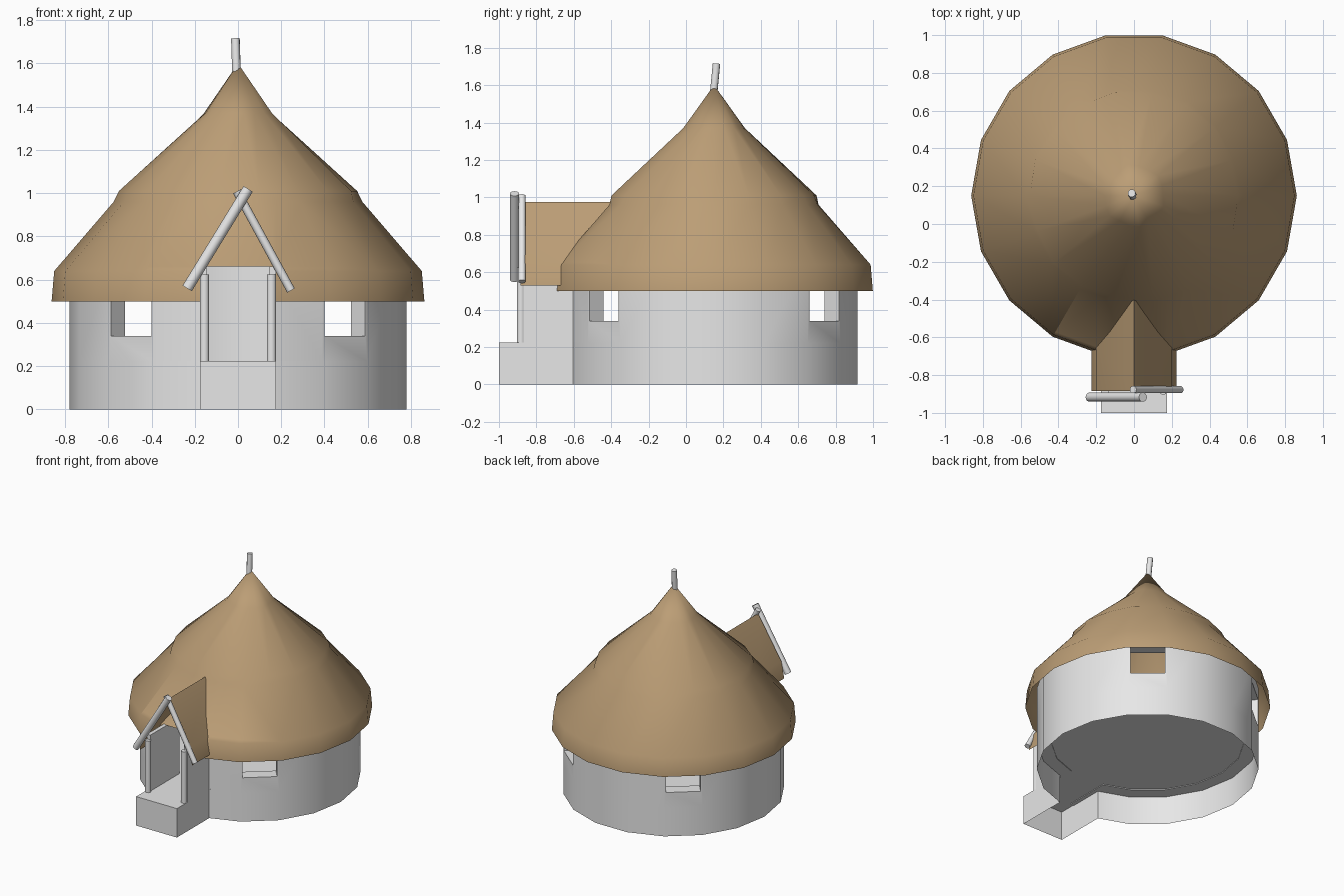
import bpy, bmesh, math
from mathutils import Vector

if "Cube" in bpy.data.objects:
    bpy.data.objects.remove(bpy.data.objects["Cube"])

CY = 0.15      # hut centre in y
N = 18         # sides of the round parts
FLOOR = 0.225


def material(name, rgb):
    m = bpy.data.materials.new(name)
    m.diffuse_color = (*rgb, 1)
    m.use_nodes = True
    m.node_tree.nodes["Principled BSDF"].inputs["Base Color"].default_value = m.diffuse_color
    return m


GREY = material("pale_grey", (0.8, 0.8, 0.8))
THATCH = material("thatch_brown", (0.5, 0.34, 0.18))


def finish(name, bm, mat, angle=None, fix=True):
    if fix:
        bmesh.ops.recalc_face_normals(bm, faces=bm.faces)
    me = bpy.data.meshes.new(name)
    bm.to_mesh(me)
    bm.free()
    ob = bpy.data.objects.new(name, me)
    bpy.context.collection.objects.link(ob)
    me.materials.append(mat)
    bpy.ops.object.select_all(action='DESELECT')
    ob.select_set(True)
    bpy.context.view_layer.objects.active = ob
    if angle:
        bpy.ops.object.shade_smooth_by_angle(angle=math.radians(angle))
    return ob


def polar(r, deg, z):
    a = math.radians(deg)
    return Vector((r * math.cos(a), CY + r * math.sin(a), z))


def lathe(profile, closed=False, wobble=None):
    """Revolve (radius, z) points around the hut axis."""
    bm = bmesh.new()
    rings = []
    for j, (r, z) in enumerate(profile):
        ring = []
        for i in range(N):
            w = wobble(j, i) if wobble else 0
            ring.append(bm.verts.new(polar(r + w * (r > 0), i * 360 / N, z)))
        rings.append(ring)
    pairs = list(zip(rings, rings[1:]))
    if closed:
        pairs.append((rings[-1], rings[0]))
    for a, b in pairs:
        for i in range(N):
            k = (i + 1) % N
            bm.faces.new((a[i], a[k], b[k], b[i]))
    bmesh.ops.remove_doubles(bm, verts=bm.verts, dist=1e-4)
    return bm


def box(name, centre, size, mat, turn=0):
    bm = bmesh.new()
    bmesh.ops.create_cube(bm, size=1)
    for v in bm.verts:
        v.co = Vector((v.co.x * size[0], v.co.y * size[1], v.co.z * size[2]))
    ob = finish(name, bm, mat)
    ob.location = centre
    ob.rotation_euler.z = math.radians(turn)
    return ob


def pole(name, p, q, r, sides=10):
    p, q = Vector(p), Vector(q)
    bm = bmesh.new()
    bmesh.ops.create_cone(bm, cap_ends=True, segments=sides, radius1=r,
                          radius2=r, depth=(q - p).length)
    ob = finish(name, bm, GREY, 50)
    ob.location = (p + q) / 2
    ob.rotation_euler = (q - p).to_track_quat('Z', 'Y').to_euler()
    return ob


# Base: open-bottomed plinth with the floor and the front step in one outline
outline = [polar(0.78, a, 0) for a in range(300, 601, 20)]
outline += [Vector(p) for p in ((-0.175, -0.604, 0), (-0.175, -1, 0),
                                (0.175, -1, 0), (0.175, -0.604, 0))]
bm = bmesh.new()
low = [bm.verts.new(p) for p in outline]
top = [bm.verts.new(p + Vector((0, 0, FLOOR))) for p in outline]
for i in range(len(low)):
    k = (i + 1) % len(low)
    bm.faces.new((low[i], low[k], top[k], top[i]))
bm.faces.new(top)
finish("base_and_step", bm, GREY, 30, fix=False)

# Round wall with a doorway and four windows cut through
bm = lathe([(0.78, 0.22), (0.78, 0.66), (0.68, 0.66), (0.68, 0.22)], closed=True)
wall = finish("round_wall", bm, GREY, 30)
cutters = [box("door_cutter", (0, -0.55, 0.5), (0.29, 0.4, 0.8), GREY)]
for a in (50, 130, 230, 310):
    cutters.append(box("window_cutter", polar(0.73, a, 0.45), (0.3, 0.245, 0.22), GREY, a))
for c in cutters:
    c.hide_render = True
    mod = wall.modifiers.new("cut", 'BOOLEAN')
    mod.operation = 'DIFFERENCE'
    mod.solver = 'EXACT'
    mod.object = c
    bpy.context.view_layer.objects.active = wall
    bpy.ops.object.modifier_apply(modifier=mod.name)
for c in cutters:
    bpy.data.objects.remove(c)

# Thatched main roof, slightly uneven, with an opening behind the porch
profile = [(0.862, 0.5), (0.85, 0.64), (0.568, 0.96), (0.55, 1.01), (0.16, 1.37), (0, 1.6)]
bm = lathe(profile, wobble=lambda j, i: 0.008 * math.sin(i * 2.1 + j) if j in (2, 3, 4) else 0)
for co, no in (((0.175, 0, 0), (1, 0, 0)), ((-0.175, 0, 0), (1, 0, 0)), ((0, 0, 0.66), (0, 0, 1))):
    faces = [f for f in bm.faces if f.calc_center_median().y < -0.4]
    geom = faces + list({e for f in faces for e in f.edges}) + list({v for f in faces for v in f.verts})
    bmesh.ops.bisect_plane(bm, geom=geom, plane_co=co, plane_no=no)
gone = []
for f in bm.faces:
    c = f.calc_center_median()
    if abs(c.x) < 0.175 and c.y < -0.4 and c.z < 0.66:
        gone.append(f)
bmesh.ops.delete(bm, geom=gone, context='FACES')
finish("main_roof", bm, THATCH, 60)

# Gabled porch roof running back into the main roof
bm = bmesh.new()
half = [(0.225, 0.53, -0.67), (0.2, 0.655, -0.64)]
section = half + [(0, 0.975, -0.39)] + [(-x, z, y) for x, z, y in reversed(half)]
front = [bm.verts.new((x, -0.885, z)) for x, z, y in section]
back = [bm.verts.new((x, y, z)) for x, z, y in section]
for i in range(4):
    bm.faces.new((front[i], front[i + 1], back[i + 1], back[i]))
finish("porch_roof", bm, THATCH, 50)

# Porch side walls and posts
for side, s in (("left", -1), ("right", 1)):
    box(side + "_porch_wall", (s * 0.16, -0.725, 0.44), (0.03, 0.29, 0.44), GREY)
    pole(side + "_post", (s * 0.155, -0.882, FLOOR), (s * 0.155, -0.882, 0.625), 0.022)

# Crossed gable beams and the roof finial
pole("left_gable_beam", (-0.235, -0.917, 0.56), (0.047, -0.917, 1.02), 0.025)
pole("right_gable_beam", (0.245, -0.877, 0.55), (-0.005, -0.877, 1.008), 0.02)
pole("finial", (-0.007, 0.148, 1.56), (-0.012, 0.163, 1.715), 0.021, 8)
